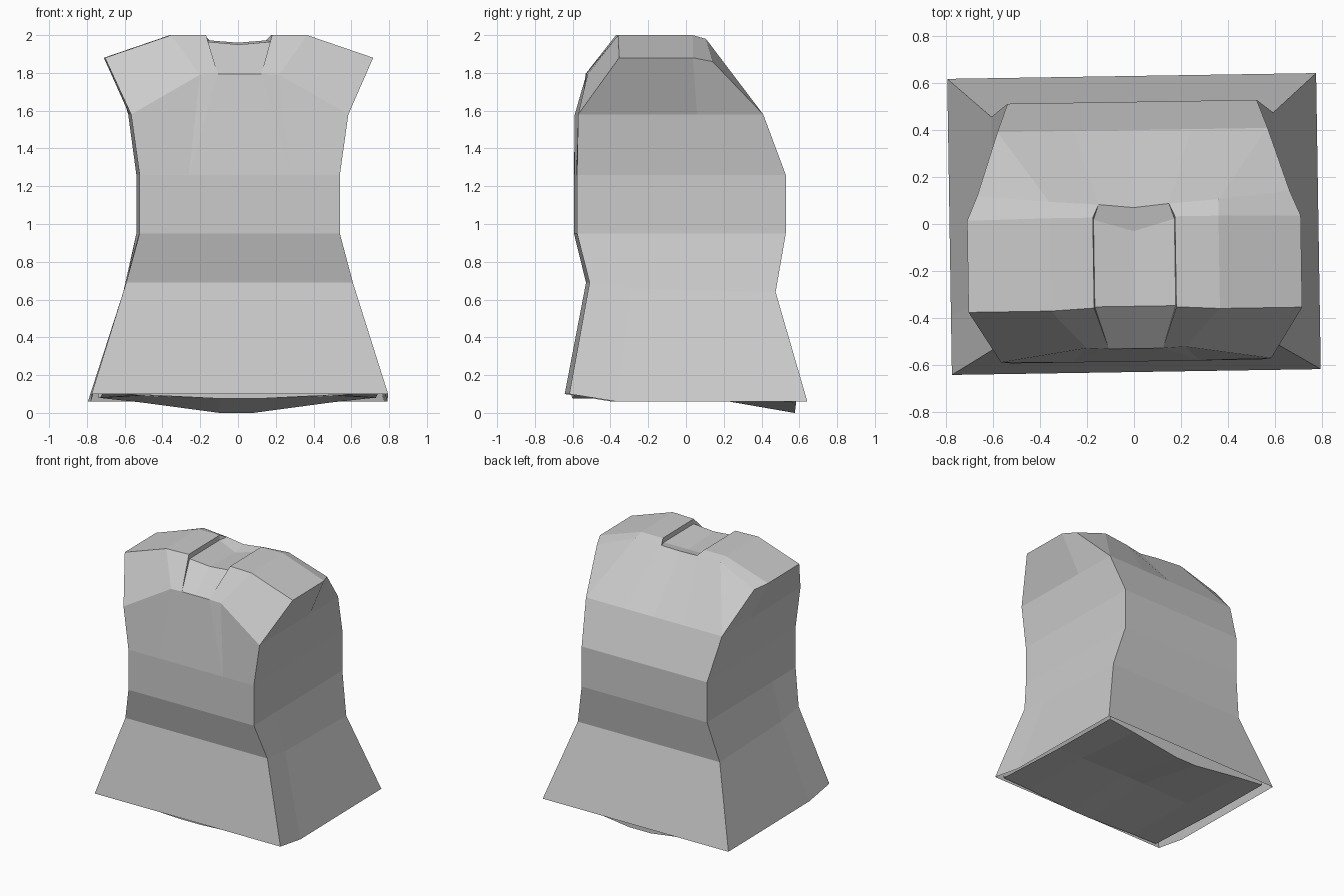
import bpy, bmesh, math

if "Cube" in bpy.data.objects:
    bpy.data.objects.remove(bpy.data.objects["Cube"])

TURN = math.radians(0.9)   # whole garment is turned slightly


def half_object(name, faces):
    """Build the +x half from lists of points, weld, then mirror."""
    bm = bmesh.new()
    for f in faces:
        bm.faces.new([bm.verts.new(p) for p in f])
    bmesh.ops.remove_doubles(bm, verts=bm.verts, dist=0.001)
    bmesh.ops.recalc_face_normals(bm, faces=bm.faces)
    up = max(bm.faces, key=lambda f: f.calc_center_median().z)
    if (up.normal.z < 0) != (name == "hem_underside"):
        bmesh.ops.reverse_faces(bm, faces=bm.faces)
    me = bpy.data.meshes.new(name)
    bm.to_mesh(me)
    bm.free()
    ob = bpy.data.objects.new(name, me)
    bpy.context.collection.objects.link(ob)
    m = ob.modifiers.new("mirror", 'MIRROR')
    m.use_clip = True
    ob.rotation_euler.z = TURN
    return ob


# --- tunic: skirt and waist rings
# half width, front y, front z, side-mid y, side-mid z, back y, back z
rings = [
    (0.785, -0.63, 0.10, -0.38, 0.06, 0.63, 0.06),
    (0.60, -0.52, 0.69, -0.30, 0.66, 0.465, 0.64),
    (0.53, -0.585, 0.95, -0.30, 0.95, 0.52, 0.95),
    (0.53, -0.585, 1.26, 0.05, 1.26, 0.52, 1.26),
]


def ring(w, fy, fz, my, mz, by, bz):
    return [(0, fy, fz), (w, fy, fz), (w, my, mz), (w, by, bz), (0, by, bz)]


loops = [ring(*r) for r in rings]
faces = []
for lo, hi in zip(loops, loops[1:]):
    for i in range(4):
        faces.append([lo[i], lo[i + 1], hi[i + 1], hi[i]])

# --- tunic: chest, back, armholes and shoulders
w_fc, w_f, w_m, w_b, w_bc = loops[-1]
w_fm = (0.27, -0.585, 1.26)
w_bm = (0.25, 0.52, 1.26)
arm_f, arm_m, arm_b = (0.575, -0.58, 1.58), (0.575, 0.05, 1.58), (0.575, 0.40, 1.58)
back_m, back_c = (0.25, 0.40, 1.58), (0, 0.40, 1.58)
slv_f, slv_m, slv_b = (0.71, -0.365, 1.88), (0.71, 0.025, 1.88), (0.665, 0.13, 1.86)
sh_f, sh_m, sh_b = (0.36, -0.365, 2.0), (0.36, 0.03, 2.0), (0.36, 0.10, 1.98)
nk_f, nk_m, nk_b = (0.175, -0.355, 2.0), (0.175, 0.03, 2.0), (0.15, 0.085, 1.972)
nk_c = (0, 0.07, 1.96)
ch_o, ch_i, ch_c = (0.21, -0.525, 1.79), (0.115, -0.53, 1.795), (0, -0.53, 1.795)
faces += [
    [w_fc, w_fm, ch_i, ch_c], [w_fm, ch_o, ch_i], [w_fm, w_f, arm_f, ch_o],
    [ch_o, arm_f, slv_f, sh_f], [ch_i, ch_o, sh_f, nk_f],
    [sh_f, slv_f, slv_m, sh_m], [nk_f, sh_f, sh_m, nk_m],
    [sh_m, slv_m, slv_b, sh_b], [nk_m, sh_m, sh_b, nk_b],
    [slv_b, arm_b, sh_b], [sh_b, arm_b, back_m, nk_b], [nk_b, back_m, back_c, nk_c],
    [arm_f, arm_m, slv_m, slv_f], [arm_m, arm_b, slv_b, slv_m],
    [w_f, w_m, arm_m, arm_f], [w_m, w_b, arm_b, arm_m],
    [w_b, w_bm, back_m, arm_b], [w_bm, w_bc, back_c, back_m],
]
half_object("tunic", faces)

# --- collar panel and neck filling, slightly below the shoulders
cp_f, cp_fc = (0.172, -0.35, 1.965), (0, -0.35, 1.95)
cp_m, cp_mc = (0.172, 0.02, 1.965), (0, -0.03, 1.935)
half_object("neck_panel", [
    [ch_c, ch_i, cp_f, cp_fc], [cp_fc, cp_f, cp_m, cp_mc],
    [cp_mc, cp_m, nk_b, nk_c], [ch_i, nk_f, cp_f],
    [cp_f, nk_f, nk_m, cp_m], [cp_m, nk_m, nk_b],
])

# --- closing surface under the hem, sagging at the back
xs = (0, 0.09, 0.5, 0.73)
rows = [
    (-0.60, (0.12, 0.12, 0.12, 0.12)),
    (-0.60, (0.075, 0.075, 0.095, 0.10)),
    (0.0, (0.10, 0.10, 0.09, 0.08)),
    (0.575, (0.0, 0.0, 0.055, 0.08)),
    (0.575, (0.12, 0.12, 0.12, 0.12)),
]
under = []
for (y0, z0), (y1, z1) in zip(rows, rows[1:]):
    for i in range(3):
        under.append([(xs[i], y0, z0[i]), (xs[i + 1], y0, z0[i + 1]),
                      (xs[i + 1], y1, z1[i + 1]), (xs[i], y1, z1[i])])
half_object("hem_underside", under)
